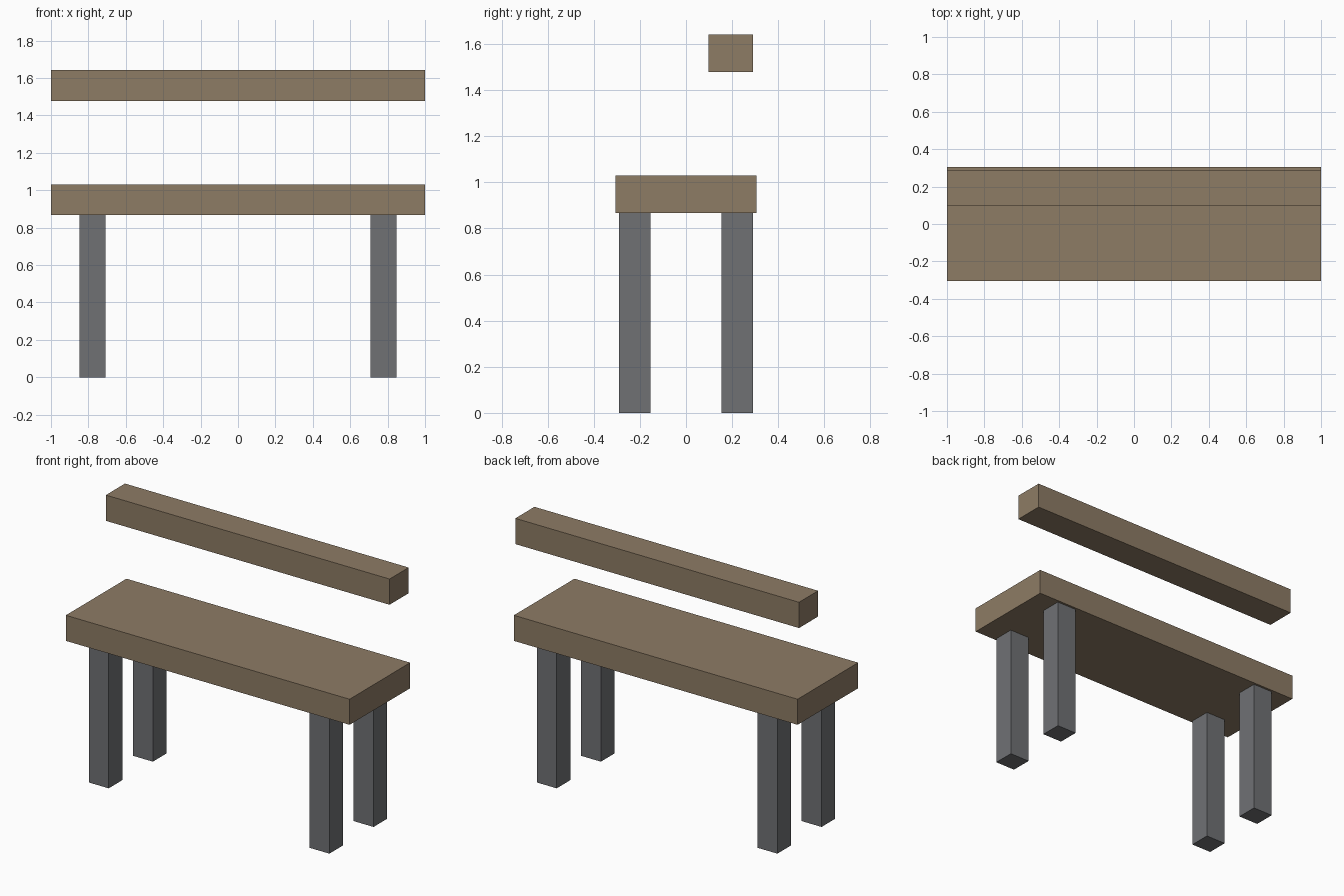
import bpy

if "Cube" in bpy.data.objects:
    bpy.data.objects.remove(bpy.data.objects["Cube"])


def material(name, color):
    mat = bpy.data.materials.new(name)
    mat.diffuse_color = (*color, 1.0)
    mat.use_nodes = True
    mat.node_tree.nodes["Principled BSDF"].inputs["Base Color"].default_value = mat.diffuse_color
    return mat


def box(name, x, y, z, mat):
    """Box from (min, max) ranges on each axis."""
    ranges = (x, y, z)
    bpy.ops.mesh.primitive_cube_add(size=1, location=[(a + b) / 2 for a, b in ranges])
    obj = bpy.context.object
    obj.name = name
    obj.scale = [b - a for a, b in ranges]
    bpy.ops.object.transform_apply(location=False, rotation=False, scale=True)
    obj.data.materials.append(mat)
    return obj


wood = material("wood", (0.27, 0.20, 0.13))
metal = material("dark_metal", (0.16, 0.165, 0.175))

# Seat slab and floating back rail
box("seat", (-1, 1), (-0.305, 0.305), (0.867, 1.03), wood)
box("backrest", (-1, 1), (0.098, 0.29), (1.478, 1.642), wood)

# Four square legs
for side, sx in (("left", -1), ("right", 1)):
    for end, sy in (("front", -1), ("back", 1)):
        x = sorted((sx * 0.708, sx * 0.848))
        y = sorted((sy * 0.154, sy * 0.291))
        box(f"{end}_{side}_leg", x, y, (0, 0.867), metal)
